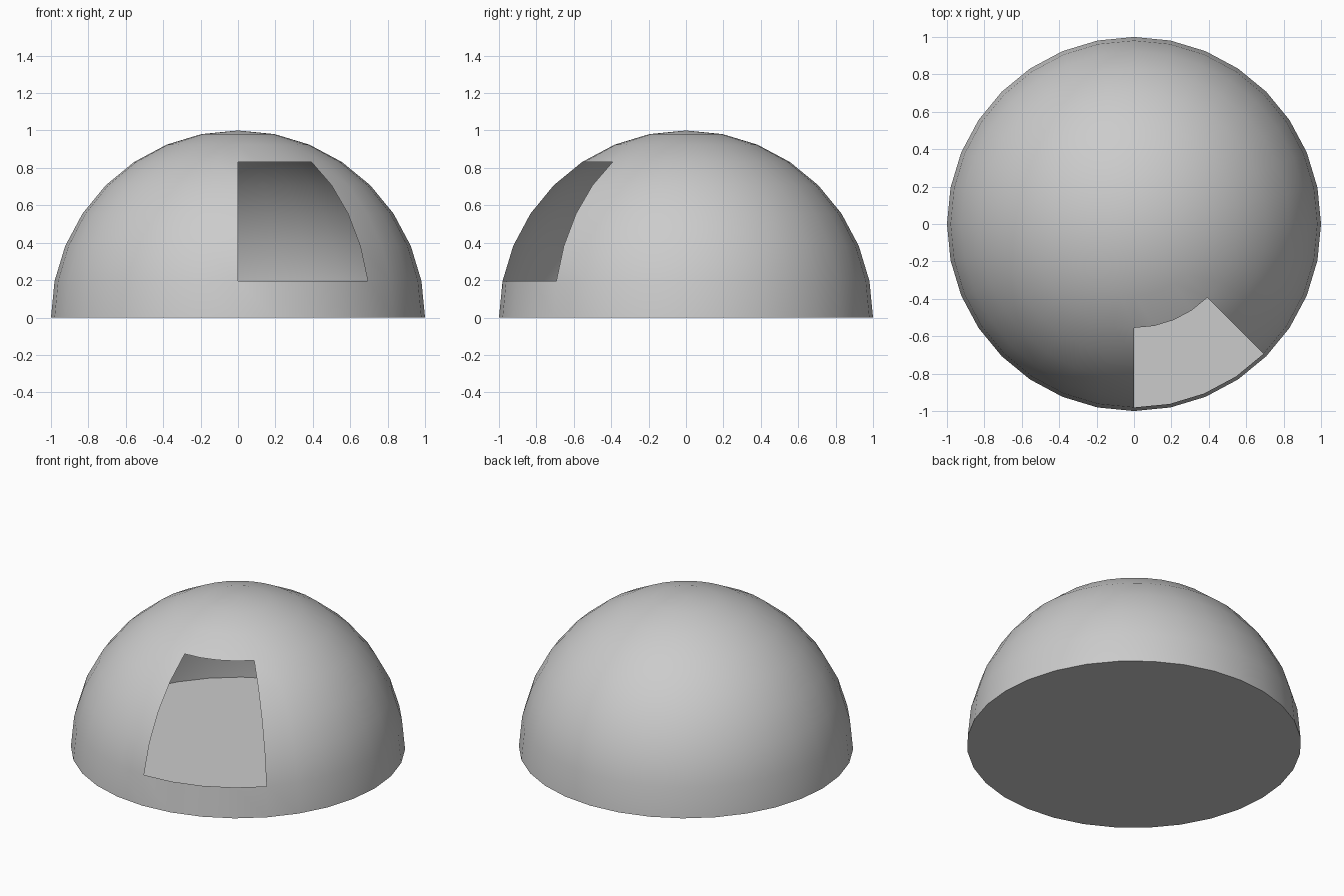
import bpy, bmesh
from math import atan2, hypot, degrees, radians

if "Cube" in bpy.data.objects:
    bpy.data.objects.remove(bpy.data.objects["Cube"])

bm = bmesh.new()
bmesh.ops.create_uvsphere(bm, u_segments=32, v_segments=16, radius=1.0)

# Keep the upper half only
bmesh.ops.delete(bm, geom=[v for v in bm.verts if v.co.z < -0.01], context='VERTS')

# Flat floor across the open rim
rim = [e for e in bm.edges if e.is_boundary]
floor = bmesh.ops.contextual_create(bm, geom=rim)["faces"]

# Window opening: four segments wide, four rings high
def in_window(face):
    c = face.calc_center_median()
    azimuth = degrees(atan2(c.y, c.x))
    elevation = degrees(atan2(c.z, hypot(c.x, c.y)))
    return -90 < azimuth < -45 and 11.25 < elevation < 56.25

bmesh.ops.recalc_face_normals(bm, faces=bm.faces)
window = [f for f in bm.faces if f not in floor and in_window(f)]
bmesh.ops.delete(bm, geom=window, context='FACES')

mesh = bpy.data.meshes.new("dome_shell")
bm.to_mesh(mesh)
bm.free()
dome = bpy.data.objects.new("dome_shell", mesh)
bpy.context.collection.objects.link(dome)

# Smooth dome with a crisp base edge
bpy.context.view_layer.objects.active = dome
dome.select_set(True)
bpy.ops.object.shade_smooth_by_angle(angle=radians(30))
